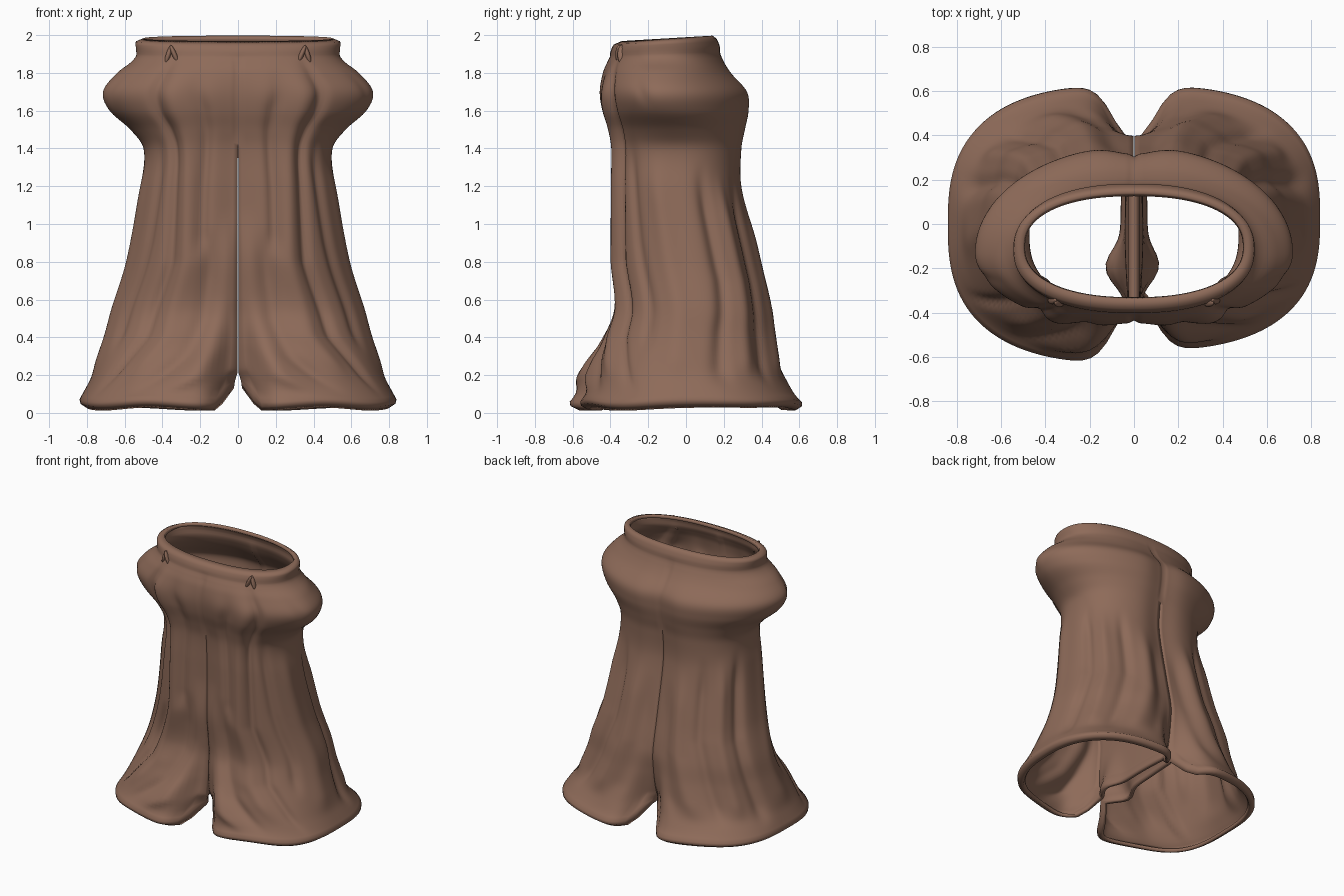
import bpy, bmesh, math

if "Cube" in bpy.data.objects:
    bpy.data.objects.remove(bpy.data.objects["Cube"])

# Cloth material
cloth = bpy.data.materials.new("brown cloth")
cloth.use_nodes = True
brown = (0.27, 0.146, 0.1, 1)
cloth.diffuse_color = brown
bsdf = cloth.node_tree.nodes["Principled BSDF"]
bsdf.inputs["Base Color"].default_value = brown
bsdf.inputs["Roughness"].default_value = 0.9

# Silhouette: height, half width, front, back, centre pinch, squareness
PROFILE = [
    (0.02, 0.8, -0.58, 0.59, 0.42, 2.7),
    (0.05, 0.84, -0.63, 0.63, 0.42, 2.7),
    (0.1, 0.82, -0.6, 0.59, 0.4, 2.6),
    (0.2, 0.77, -0.57, 0.54, 0.34, 2.4),
    (0.4, 0.7, -0.46, 0.49, 0.22, 2.2),
    (0.55, 0.66, -0.4, 0.46, 0.15, 2.2),
    (0.8, 0.585, -0.41, 0.4, 0.13, 2.2),
    (1.2, 0.515, -0.41, 0.31, 0.11, 2.3),
    (1.4, 0.5, -0.41, 0.31, 0.09, 2.3),
    (1.5, 0.57, -0.43, 0.33, 0.08, 2.1),
    (1.6, 0.68, -0.46, 0.35, 0.08, 2),
    (1.7, 0.715, -0.47, 0.34, 0.07, 2),
    (1.8, 0.64, -0.45, 0.25, 0.04, 2),
    (1.87, 0.555, -0.42, 0.2, 0.02, 2.2),
    (1.93, 0.54, -0.4, 0.18, 0, 2.3),
    (1.975, 0.54, -0.38, 0.16, 0, 2.3),
    (1.99, 0.5, -0.34, 0.14, 0, 2.3),
]

# Folds: height of ridge (+) or crease (-), width, path of (z, position round the leg)
FOLDS = [
    (-0.025, 0.018, [(1.95, 0.2), (1.75, 0.21), (1.4, 0.22), (0.8, 0.2), (0.4, 0.24), (0.08, 0.36)]),
    (0.025, 0.03, [(1.9, 0.16), (1.4, 0.16), (0.8, 0.14), (0.4, 0.17), (0.15, 0.25)]),
    (-0.025, 0.02, [(1.85, 0.11), (1.6, 0.09), (1.2, 0.1), (0.8, 0.1)]),
    (0.025, 0.025, [(1.1, 0.02), (0.6, 0.02), (0.35, 0.04), (0.2, 0.07), (0.06, 0.14)]),
    (-0.03, 0.025, [(1.0, 0.07), (0.5, 0.08), (0.3, 0.11), (0.08, 0.2)]),
    (-0.02, 0.025, [(1.5, 0.29), (0.9, 0.31), (0.3, 0.36)]),
    (0.015, 0.04, [(1.4, 0.42), (0.8, 0.44), (0.15, 0.48)]),
    (-0.03, 0.03, [(1.35, 0.6), (0.7, 0.63), (0.1, 0.58)]),
    (0.022, 0.03, [(1.3, 0.7), (0.7, 0.72), (0.15, 0.68)]),
    (-0.025, 0.025, [(1.3, 0.8), (0.7, 0.81), (0.12, 0.75)]),
    (0.02, 0.03, [(1.2, 0.91), (0.6, 0.9), (0.15, 0.84)]),
    (-0.02, 0.025, [(1.1, 0.96), (0.6, 0.95), (0.15, 0.91)]),
    (-0.02, 0.03, [(1.85, 0.36), (1.6, 0.42)]),
]
CROTCH = 1.43
UPPER, LOWER = 34, 64      # rows above and below the crotch
ROUND, INNER = 96, 24      # columns outside and inside each leg


def smooth(t):
    t = min(max(t, 0), 1)
    return t * t * (3 - 2 * t)


def bump(x, width):
    return math.exp(-(x / width) ** 2)


def profile(z):
    """Smooth curve through the silhouette rows."""
    rows, last = PROFILE, len(PROFILE) - 1
    i = 0
    while i < last - 1 and z > rows[i + 1][0]:
        i += 1
    a, b = rows[i], rows[i + 1]
    before, after = rows[max(i - 1, 0)], rows[min(i + 2, last)]
    h = b[0] - a[0]
    t = (z - a[0]) / h
    out = []
    for k in range(1, len(a)):
        m = (b[k] - before[k]) / (b[0] - before[0]) * h
        n = (after[k] - a[k]) / (after[0] - a[0]) * h
        s = smooth(t)
        out.append(a[k] * (1 - s) + b[k] * s + m * t * (1 - t) ** 2 - n * t * t * (1 - t))
    return out


def fold_height(u, z):
    total = 0
    for height, width, path in FOLDS:
        for (z1, u1), (z0, u0) in zip(path, path[1:]):
            if z0 <= z < z1:
                centre = u0 + (u1 - u0) * (z - z0) / (z1 - z0)
                fade = smooth((path[0][0] - z) / 0.3) * smooth((z - path[-1][0]) / 0.15)
                total += height * fade * bump(u - centre, width)
    return total


def gap(z):
    return 0.0015 * smooth((CROTCH - z) / 0.1) + 0.02 * smooth((0.18 - z) / 0.18)


def hem(x, y, z):
    """Lift the inner hem into a notch and tilt the waist to the back."""
    low = smooth((0.3 - z) / 0.28)
    z += 0.12 * low * math.exp(-(x / 0.08) ** 6)
    z += 0.008 * low * math.sin(9 * x + 5 * y)
    return z + 0.06 * smooth((z - 1.8) / 0.2) * (y - 0.02)


def outer(u, z, side):
    width, front, back, pinch, power = profile(z)
    if side > 0:
        front *= 1 - 0.09 * smooth((0.5 - z) / 0.4)
    a = math.pi * u
    s, c = max(math.sin(a), 0), math.cos(a)
    if u in (0, 1):
        s = 0
    x = gap(z) + (width - gap(z)) * s ** (2 / power)
    # the hips are widest a little forward of the middle
    mid = front + (back - front) * (0.5 - 0.08 * bump(z - 1.68, 0.18))
    reach = (front if c > 0 else back) - mid
    y = mid + abs(c) ** (2 / power) * reach * (1 - pinch * bump(x, 0.12))
    d = fold_height(u, z)
    # waistband seam and fly seam
    d -= 0.006 * bump(z - 1.9, 0.015)
    d -= 0.012 * bump(x, 0.012) * smooth((z - 1.4) / 0.1) * smooth((1.93 - z) / 0.1)
    x, y = x + d * s, y - d * c
    return x, y, hem(x, y, z)


def inner(v, z, side):
    x0, y0, _ = outer(1, z, side)
    _, y1, _ = outer(0, z, side)
    y = y0 + (y1 - y0) * v
    low = smooth((0.5 - z) / 0.45)
    swell = 0.015 * smooth((CROTCH - z) / 0.3) + 0.12 * low * bump(y + 0.22, 0.1)
    x = x0 + swell * math.sin(math.pi * v)
    return x, y, hem(x0, y, z)


# Trousers: one shell, hips splitting into two flared legs
bm = bmesh.new()
top, bottom = PROFILE[-1][0], PROFILE[0][0]
heights = [top + (CROTCH - top) * i / UPPER for i in range(UPPER)]
heights += [CROTCH + (bottom - CROTCH) * i / LOWER for i in range(LOWER + 1)]
for side in (1, -1):
    rings = []
    for i, z in enumerate(heights):
        pts = [outer(j / ROUND, z, side) for j in range(ROUND + 1)]
        if i >= UPPER:
            pts += [inner(j / INNER, z, side) for j in range(1, INNER)]
        rings.append([bm.verts.new((side * x, y, zz)) for x, y, zz in pts])
    for i, (r0, r1) in enumerate(zip(rings, rings[1:])):
        count = ROUND if i < UPPER else len(r0)
        for j in range(count):
            k = (j + 1) % len(r0) if i >= UPPER else j + 1
            quad = [r0[j], r1[j], r1[k], r0[k]]
            bm.faces.new(quad if side > 0 else quad[::-1])
seam = [v for v in bm.verts if abs(v.co.x) < 0.0001 and v.co.z > CROTCH - 0.01]
bmesh.ops.remove_doubles(bm, verts=seam, dist=0.0002)


def add_object(name, bm):
    mesh = bpy.data.meshes.new(name)
    bm.to_mesh(mesh)
    bm.free()
    ob = bpy.data.objects.new(name, mesh)
    bpy.context.collection.objects.link(ob)
    mesh.materials.append(cloth)
    mesh.polygons.foreach_set("use_smooth", [True] * len(mesh.polygons))
    return ob


trousers = add_object("trousers", bm)
shell = trousers.modifiers.new("cloth thickness", "SOLIDIFY")
shell.thickness = 0.025
shell.offset = -1

# Gathered tucks hanging below the waistband
for name, side in (("left_tuck", 1), ("right_tuck", -1)):
    bm = bmesh.new()
    for u, lean in ((0.2, 0.02), (0.225, -0.015)):
        x, y, z = outer(u, 1.91, side)
        ball = bmesh.ops.create_uvsphere(bm, u_segments=16, v_segments=10, radius=1)
        for v in ball["verts"]:
            p = v.co.copy()
            v.co = (side * (x + 0.014 * p.x + lean * p.z), y + 0.02 * p.y, z + 0.05 * p.z)
    add_object(name, bm)
